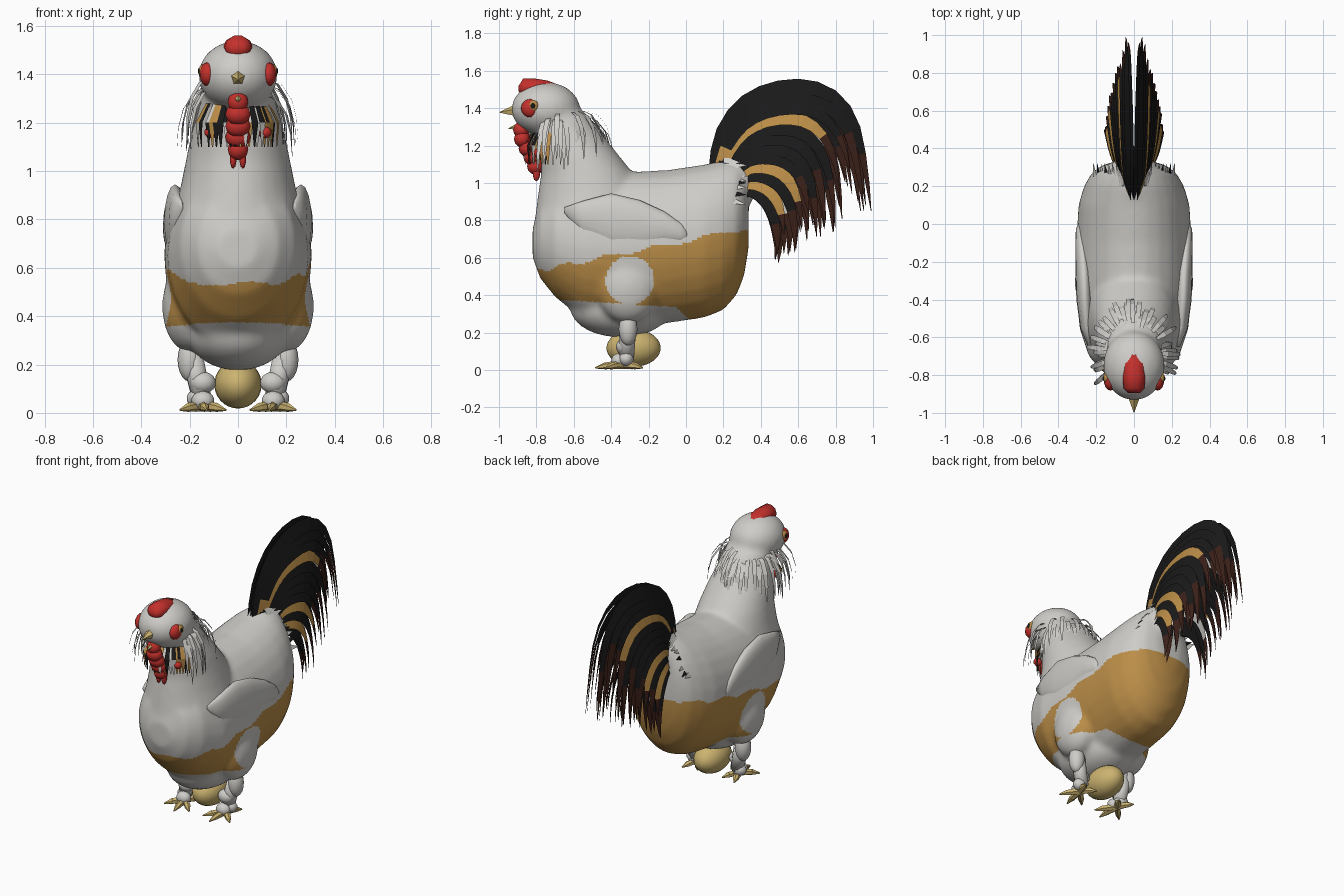
import bpy, bmesh, random
from math import sin, cos, pi, radians
from mathutils import Vector, Matrix

if "Cube" in bpy.data.objects:
    bpy.data.objects.remove(bpy.data.objects["Cube"])

random.seed(4)


def mat(name, *rgb):
    m = bpy.data.materials.new(name)
    m.diffuse_color = (*rgb, 1)
    m.use_nodes = True
    m.node_tree.nodes["Principled BSDF"].inputs["Base Color"].default_value = m.diffuse_color
    return m


WHITE = mat("white", .62, .61, .58)
ORANGE = mat("orange", .50, .27, .065)
RED = mat("red", .55, .03, .025)
YELLOW = mat("yellow", .60, .45, .16)
BLACK = mat("black", .010, .010, .010)
BROWN = mat("brown", .045, .015, .010)


def finish(name, bm, mats, smooth=True, normals=True):
    if normals:
        bmesh.ops.recalc_face_normals(bm, faces=bm.faces)
    me = bpy.data.meshes.new(name)
    bm.to_mesh(me)
    bm.free()
    for m in mats:
        me.materials.append(m)
    for p in me.polygons:
        p.use_smooth = smooth
    ob = bpy.data.objects.new(name, me)
    bpy.context.collection.objects.link(ob)
    return ob


def loft(bm, axis, secs, n=28):
    """Closed skin of elliptic sections: (position, low, high, centre x, half width)."""
    rings = []
    for p, lo, hi, xc, hw in secs:
        ring = []
        for i in range(n):
            a = 2 * pi * i / n
            x, v = xc + hw * cos(a), (lo + hi) / 2 + (hi - lo) / 2 * sin(a)
            ring.append(bm.verts.new((x, p, v) if axis == 'y' else (x, v, p)))
        rings.append(ring)
    for a, b in zip(rings, rings[1:]):
        for i in range(n):
            bm.faces.new((a[i], a[(i + 1) % n], b[(i + 1) % n], b[i]))
    bm.faces.new(rings[0])
    bm.faces.new(rings[-1])


def ball(bm, c, r, seg=16, idx=0):
    m = Matrix.Translation(c) @ Matrix.Diagonal((*r, 1))
    res = bmesh.ops.create_uvsphere(bm, u_segments=seg, v_segments=seg * 5 // 8, radius=1, matrix=m)
    for v in res['verts']:
        for f in v.link_faces:
            f.material_index = idx


def cone(bm, p, q, r1, r2, seg=8):
    p, q = Vector(p), Vector(q)
    m = Matrix.Translation((p + q) / 2) @ (q - p).to_track_quat('Z', 'Y').to_matrix().to_4x4()
    bmesh.ops.create_cone(bm, cap_ends=True, segments=seg, radius1=r1, radius2=r2,
                          depth=(q - p).length, matrix=m)


def feather(bm, pts, widths, sides, idx):
    """Flat tapering strip along pts; idx holds one material index per segment."""
    rows = [(bm.verts.new(p - s * w / 2), bm.verts.new(p + s * w / 2))
            for p, w, s in zip(pts, widths, sides)]
    for (a, b), (c, d), k in zip(rows, rows[1:], idx):
        bm.faces.new((a, b, d, c)).material_index = k


# Body, neck, head and thighs fused into one smooth skin
bm = bmesh.new()
loft(bm, 'y', [(-.82, .60, .76, 0, .08), (-.78, .49, .90, 0, .17), (-.70, .39, 1.0, 0, .24),
               (-.55, .27, 1.03, 0, .29), (-.30, .23, 1.06, 0, .305), (-.10, .25, 1.07, 0, .305),
               (.10, .28, 1.10, 0, .295), (.20, .32, 1.12, 0, .265), (.27, .40, 1.12, 0, .225),
               (.31, .50, 1.10, 0, .17), (.335, .65, 1.05, 0, .09)])
loft(bm, 'z', [(.60, -.81, -.2, 0, .27), (.80, -.81, -.2, 0, .27), (.95, -.79, -.22, 0, .235),
               (1.05, -.775, -.28, 0, .215), (1.15, -.78, -.36, 0, .195),
               (1.25, -.80, -.44, 0, .165), (1.36, -.83, -.52, 0, .14), (1.42, -.83, -.6, 0, .1)])
ball(bm, (0, -.75, 1.395), (.165, .185, .145), 24)
loft(bm, 'y', [(.05, .85, 1.085, 0, .12), (.18, .85, 1.12, 0, .14), (.28, .86, 1.125, 0, .13), (.36, .90, 1.08, 0, .09)])
ball(bm, (0, -.35, .33), (.21, .27, .155), 24)
for s in (-1, 1):
    ball(bm, (s * .20, -.31, .44), (.115, .17, .19), 20)
skin = finish("skin_source", bm, [])
rm = skin.modifiers.new("fuse", 'REMESH')
rm.mode, rm.voxel_size = 'VOXEL', .013
sm = skin.modifiers.new("soften", 'SMOOTH')
sm.factor, sm.iterations = .5, 22
dg = bpy.context.evaluated_depsgraph_get()
me = bpy.data.meshes.new_from_object(skin.evaluated_get(dg))
bpy.data.objects.remove(skin)
me.materials.clear()
me.materials.append(WHITE)
me.materials.append(ORANGE)
for p in me.polygons:
    x, y, z = p.center
    top = .61 + .2 * (y + .4) + .012 * sin(23 * y + 17 * x)
    low = .37 - .06 * (y + .6) if y < -.05 else .33 - .9 * (y + .05)
    thigh = ((y + .30) / .13) ** 2 + ((z - .48) / .13) ** 2 < 1 and abs(x) > .15
    p.material_index = int(low < z < min(top, .75) and not thigh)
    p.use_smooth = True
bpy.context.collection.objects.link(bpy.data.objects.new("body", me))

# Folded wings
for s, side in ((1, "right"), (-1, "left")):
    bm = bmesh.new()
    loft(bm, 'y', [(-.65, .84, .87, s * .235, .008), (-.55, .72, .905, s * .25, .035),
                   (-.40, .64, .945, s * .26, .045), (-.25, .64, .91, s * .265, .045),
                   (-.12, .68, .85, s * .275, .036), (-.03, .68, .79, s * .28, .028),
                   (.02, .70, .73, s * .285, .006)], 16)
    finish("wing_" + side, bm, [WHITE])

# Legs and feet
for s, side in ((1, "right"), (-1, "left")):
    bm = bmesh.new()
    ball(bm, (s * .2, -.31, .22), (.05, .05, .09))
    cone(bm, (s * .19, -.31, .24), (s * .15, -.32, .06), .045, .042, 10)
    for c, r in (((.145, -.33, .125), .045), ((.145, -.36, .05), .04), ((.165, -.32, .06), .04)):
        ball(bm, (s * c[0], c[1], c[2]), (r * 1.2, r, r), 12)
    finish("leg_" + side, bm, [WHITE])
    bm = bmesh.new()
    for tx, ty in ((.05, -.44), (.13, -.485), (.24, -.43), (.19, -.23), (.09, -.25)):
        a, b = Vector((s * .15, -.34, .03)), Vector((s * tx, ty, .012))
        mid = a.lerp(b, .6) + Vector((0, 0, .004))
        cone(bm, a, mid, .024, .018, 6)
        cone(bm, mid, b, .02, .004, 6)
    finish("foot_" + side, bm, [YELLOW], False)

# Egg under the belly
bm = bmesh.new()
ball(bm, (0, -.28, .118), (.098, .145, .1), 24)
finish("egg", bm, [YELLOW])

# Beak
bm = bmesh.new()
cone(bm, (0, -.88, 1.388), (0, -.998, 1.378), .046, .002, 5)
cone(bm, (0, -.86, 1.31), (0, -.95, 1.29), .032, .002, 5)
finish("beak", bm, [YELLOW], False)

# Comb
bm = bmesh.new()
loft(bm, 'y', [(-.895, 1.49, 1.52, 0, .03), (-.87, 1.46, 1.562, 0, .055), (-.80, 1.46, 1.56, 0, .062),
               (-.74, 1.46, 1.55, 0, .058), (-.69, 1.48, 1.53, 0, .035)], 10)
finish("comb", bm, [RED])

# Wattle: hanging lumps under the beak
bm = bmesh.new()
for y, z, w in ((-.88, 1.285, .045), (-.875, 1.235, .055), (-.85, 1.185, .055), (-.825, 1.14, .055), (-.805, 1.09, .045)):
    ball(bm, (0, y, z), (w, .045, .045), 10)
for s in (-1, 1):
    ball(bm, (s * .02, -.80, 1.05), (.014, .02, .04), 8)
    ball(bm, (s * .11, -.79, 1.16), (.03, .025, .025), 8)
finish("wattle", bm, [RED])

# Eye patches and eyes
for s, side in ((1, "right"), (-1, "left")):
    bm = bmesh.new()
    ball(bm, (s * .125, -.83, 1.40), (.034, .052, .05), 14, 0)
    ball(bm, (s * .145, -.815, 1.412), (.018, .03, .03), 12, 1)
    ball(bm, (s * .158, -.818, 1.413), (.008, .014, .015), 10, 2)
    finish("eye_" + side, bm, [RED, ORANGE, BLACK])

# Hackle feathers hanging round the neck
bm = bmesh.new()
for layer in range(2):
    for i in range(26):
        a = radians(-28 + 236 * (i + random.random() * .8) / 25)
        d, t = Vector((cos(a), 1.22 * sin(a), 0)), Vector((-sin(a), cos(a), 0))
        k, dz = random.uniform(.84, 1.08) - .06 * layer, random.uniform(-.03, .03) - .02 * layer
        pts = [Vector((0, -.68, z + dz)) + d * r * k for r, z in
               ((.13, 1.36), (.175, 1.34), (.215, 1.28), (.235, 1.20), (.24, 1.11))]
        feather(bm, pts, (.018, .027, .026, .018, .003), [t] * 5, [0] * 4)
finish("hackle_feathers", bm, [WHITE], False, False)

# Coloured throat feathers at the front of the neck
bm = bmesh.new()
for i in range(22):
    a = radians(200 + 140 * i / 21)
    d, t = Vector((cos(a), sin(a), 0)), Vector((-sin(a), cos(a), 0))
    k = random.uniform(.95, 1.12)
    pts = [Vector((0, -.68, z)) + d * r * k for r, z in ((.13, 1.28), (.17, 1.2), (.165, 1.1))]
    feather(bm, pts, (.02, .03, .006), [t] * 3, [random.choice((0, 1, 1, 2)) for _ in range(2)])
finish("throat_feathers", bm, [WHITE, BLACK, ORANGE], False, False)

# Two arched tail fans, blended from the outer to the inner feather path
OUTER = ((.15, 1.08), (.19, 1.25), (.29, 1.40), (.43, 1.485), (.60, 1.515), (.76, 1.48), (.885, 1.35), (.95, 1.12), (.99, .85))
INNER = ((.24, .93), (.29, .96), (.34, .97), (.39, .95), (.43, .91), (.46, .85), (.48, .77), (.49, .67), (.48, .57))
WIDTHS = (.06, .085, .095, .095, .09, .075, .058, .038, .003)


def along(path, u):
    """Point on a path at parameter u (0..1), rounded between its points."""
    v = min(u, 1) * (len(path) - 1)
    i = min(int(v), len(path) - 2)
    k = [Vector(path[min(max(i + o, 0), len(path) - 1)]) for o in (-1, 0, 1, 2)]
    t = v - i
    return k[1] + .5 * t * (k[2] - k[0] + t * (2 * k[0] - 5 * k[1] + 4 * k[2] - k[3]
                            + t * (3 * (k[1] - k[2]) + k[3] - k[0])))


N, STEPS = 12, 14
for s, side in ((1, "right"), (-1, "left")):
    bm = bmesh.new()
    for layer in range(2):
        for i in range(N):
            f = min(1, (i + .5 * layer) / (N - 1))
            length = 1 if i + layer == 0 else random.uniform(.86, 1.0)
            lean = random.uniform(-.02, .02) if i else 0
            pts, widths = [], []
            for j in range(STEPS + 1):
                u = j / STEPS
                p = along(OUTER, u * length).lerp(along(INNER, u * length), f)
                x = .026 + .05 * f + (.018 + .13 * f * (1 - .5 * f)) * u * (1.25 - .25 * u) - .022 * layer
                pts.append(Vector((s * max(x, .012), p.x + lean * u * u, p.y)))
                v = u * 8
                a = min(int(v), 7)
                widths.append(WIDTHS[a] + (WIDTHS[a + 1] - WIDTHS[a]) * (v - a))
            sides = []
            for j in range(STEPS + 1):
                t = pts[min(j + 1, STEPS)] - pts[max(j - 1, 0)]
                sides.append((Vector((0, -t.z, t.y)).normalized() + Vector((-s * .35, 0, 0))).normalized())
            c = 1 if layer == 0 and i in (3, 8, 10) else 3 if layer == 1 and i in (3, 9) else 0
            tip = [2, 2, 2] if i % 2 else [c, 2, 2]
            feather(bm, pts, widths, sides, [c] * (STEPS - 3) + tip)
    finish("tail_fan_" + side, bm, [BLACK, ORANGE, BROWN, WHITE], False, False)

# Short saddle feathers at the tail root
bm = bmesh.new()
for s in (-1, 1):
    for i in range(8):
        f = i / 7
        p = Vector((s * (.06 + .14 * f), .20, 1.12 - .2 * f))
        q = p + Vector((s * .015, .12, random.uniform(-.02, .05) - .04 * f))
        side = Vector((-s * .5, 0, .8)).normalized()
        feather(bm, [p, p.lerp(q, .5), q], (.03, .035, .003), [side] * 3, [1 if i in (4, 6) else 0] * 2)
finish("saddle_feathers", bm, [WHITE, BLACK], False, False)
